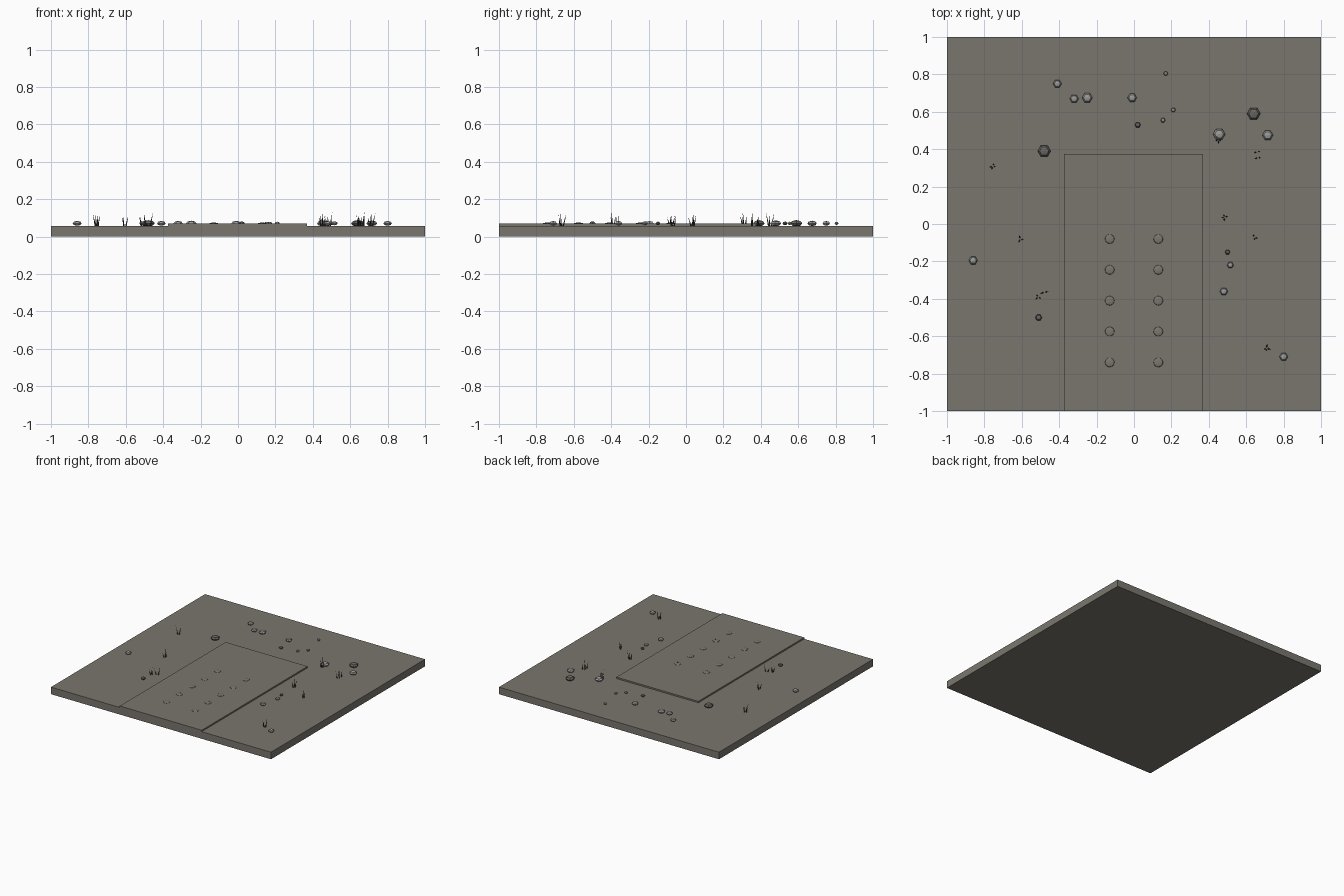
import bpy, bmesh, math, random
from mathutils import Vector, Matrix

if "Cube" in bpy.data.objects:
    bpy.data.objects.remove(bpy.data.objects["Cube"])

random.seed(4)
GROUND, PATH = 0.058, 0.07


def material(name, rgb):
    m = bpy.data.materials.new(name)
    m.diffuse_color = (*rgb, 1)
    m.use_nodes = True
    m.node_tree.nodes["Principled BSDF"].inputs["Base Color"].default_value = m.diffuse_color
    return m


earth = material("earth", (0.195, 0.183, 0.157))
light_stone = material("light stone", (0.33, 0.335, 0.32))
dark_stone = material("dark stone", (0.14, 0.135, 0.125))
dry_grass = material("grass", (0.05, 0.052, 0.045))


def finish(name, bm, mat, smooth=False):
    me = bpy.data.meshes.new(name)
    bm.to_mesh(me)
    bm.free()
    me.materials.append(mat)
    for p in me.polygons:
        p.use_smooth = smooth
    ob = bpy.data.objects.new(name, me)
    bpy.context.collection.objects.link(ob)
    return ob


def slab(name, x0, x1, y0, y1, z0, z1):
    bm = bmesh.new()
    bmesh.ops.create_cube(bm, size=1)
    bmesh.ops.scale(bm, vec=(x1 - x0, y1 - y0, z1 - z0), verts=bm.verts)
    bmesh.ops.translate(bm, vec=((x0 + x1) / 2, (y0 + y1) / 2, (z0 + z1) / 2), verts=bm.verts)
    finish(name, bm, earth)


def ellipsoid(name, x, y, z, r, h, mat, seg=6, rings=4, smooth=False):
    bm = bmesh.new()
    turn = Matrix.Rotation(math.radians(30), 4, 'Z')
    bmesh.ops.create_uvsphere(bm, u_segments=seg, v_segments=rings, radius=1,
                              matrix=Matrix.Translation((x, y, z)) @ Matrix.Diagonal((r, r, h, 1)) @ turn)
    finish(name, bm, mat, smooth)


# Ground and raised path
slab("ground", -1, 1, -1, 1, 0, GROUND)
slab("path", -0.375, 0.37, -1, 0.375, GROUND - 0.01, PATH)

# Two rows of shallow bumps on the path
for row in range(5):
    for x in (-0.13, 0.13):
        ellipsoid("path_bump", x, -0.08 - 0.165 * row, PATH, 0.025, 0.005, earth, 16, 8, True)

# Pebbles: x, y, radius
light = [(-.41, .75, .023), (-.32, .67, .024), (-.25, .675, .028), (-.01, .675, .025),
         (.17, .805, .012), (.21, .61, .013), (.155, .555, .013), (.455, .48, .033),
         (.715, .475, .029), (-.86, -.195, .024), (.515, -.22, .018), (.48, -.36, .022),
         (.80, -.71, .023)]
dark = [(.02, .53, .016), (.64, .59, .036), (-.48, .39, .035), (.5, -.15, .014), (-.51, -.5, .018)]
for stones, mat in ((light, light_stone), (dark, dark_stone)):
    for x, y, r in stones:
        ellipsoid("pebble", x, y, 0.071, r, 0.004 + r * 0.37, mat)

# Grass tufts: x, y, blade count
tufts = [(-.755, .31, 4), (.45, .45, 4), (.66, .385, 2), (.663, .355, 2), (.485, .035, 4),
         (.645, -.07, 3), (-.607, -.08, 3), (-.512, -.39, 3), (-.478, -.365, 2), (.71, -.665, 4)]
for x, y, count in tufts:
    bm = bmesh.new()
    for i in range(count):
        a = math.tau * i / count + random.uniform(-0.5, 0.5)
        out = Vector((math.cos(a), math.sin(a), 0))
        base = Vector((x, y, GROUND - 0.003)) + out * 0.008
        lean = out * random.uniform(0.006, 0.018) + Vector((0, 0, random.uniform(0.05, 0.078)))
        spin = Vector((0, 0, 1)).rotation_difference(lean).to_matrix().to_4x4()
        bmesh.ops.create_cone(bm, cap_ends=True, segments=4, radius1=0.004, radius2=0,
                              depth=lean.length,
                              matrix=Matrix.Translation(base + lean / 2) @ spin)
    finish("grass_tuft", bm, dry_grass)
